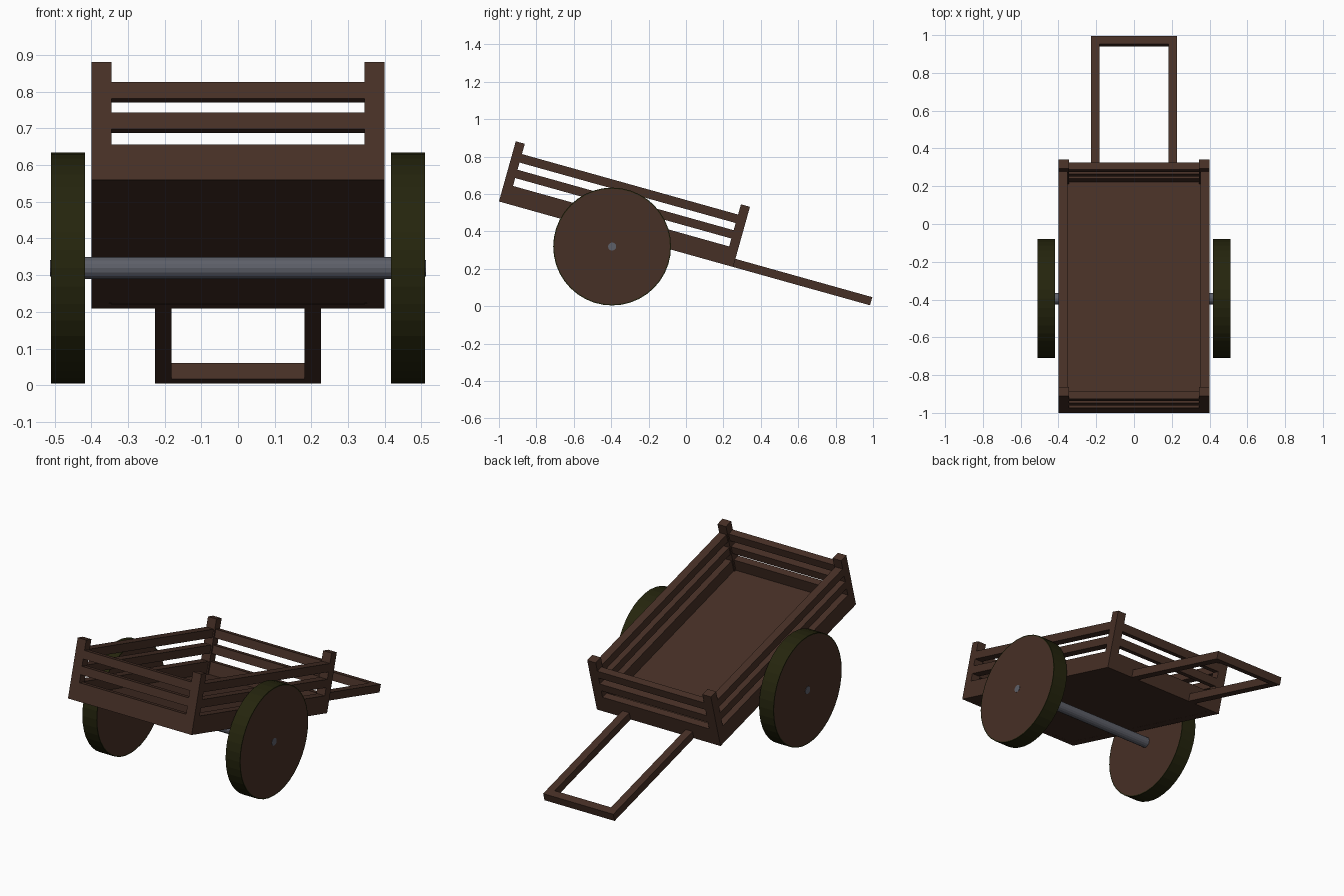
import bpy, bmesh, math
from mathutils import Matrix, Vector

if "Cube" in bpy.data.objects:
    bpy.data.objects.remove(bpy.data.objects["Cube"])


def material(name, rgb):
    m = bpy.data.materials.new(name)
    m.diffuse_color = (*rgb, 1)
    m.use_nodes = True
    m.node_tree.nodes["Principled BSDF"].inputs["Base Color"].default_value = m.diffuse_color
    return m


WOOD = material("dark wood", (0.062, 0.029, 0.019))
TREAD = material("olive tread", (0.018, 0.018, 0.004))
IRON = material("grey iron", (0.11, 0.115, 0.14))

# Tilted cart frame: origin at the lower back edge, y runs toward the handle
TILT = Matrix.Translation((0, -1, 0.56)) @ Matrix.Rotation(-math.radians(15.63), 4, 'X')


def finish(name, bm, mats):
    me = bpy.data.meshes.new(name)
    bm.to_mesh(me)
    bm.free()
    for m in mats:
        me.materials.append(m)
    ob = bpy.data.objects.new(name, me)
    bpy.context.collection.objects.link(ob)
    return ob


def box(name, x, y, z):
    """Box in the tilted frame from (min, max) ranges."""
    lo, hi = Vector((x[0], y[0], z[0])), Vector((x[1], y[1], z[1]))
    bm = bmesh.new()
    bmesh.ops.create_cube(bm, size=1, matrix=Matrix.Translation((lo + hi) / 2)
                          @ Matrix.Diagonal((*(hi - lo), 1)))
    ob = finish(name, bm, [WOOD])
    ob.matrix_world = TILT
    return ob


def cylinder(name, radius, sides, x, mats, centre=(-0.395, 0.319)):
    """Cylinder along x."""
    bm = bmesh.new()
    bmesh.ops.create_cone(bm, cap_ends=True, segments=sides, radius1=radius, radius2=radius,
                          depth=x[1] - x[0],
                          matrix=Matrix.Translation(((x[0] + x[1]) / 2, *centre))
                          @ Matrix.Rotation(math.pi / 2, 4, 'Y'))
    if len(mats) > 1:  # inset caps take the second colour
        caps = [f for f in bm.faces if abs(f.normal.x) > 0.9]
        bmesh.ops.inset_individual(bm, faces=caps, thickness=0.006)
        for f in caps:
            f.material_index = 1
    return finish(name, bm, mats)


L, W, T, P = 1.30, 0.40, 0.04, 0.055   # bed length, half width, board and post size
LEVELS = {"lower_plank": (0, 0.10), "middle_rail": (0.144, 0.19), "top_rail": (0.23, 0.277)}

# Bed floor
box("bed_floor", (-W + 0.01, W - 0.01), (0.01, L - 0.01), (0.0005, 0.03))

# End boards and rails
for part, z in LEVELS.items():
    box("back_" + part, (-W + P, W - P), (0, T), z)
    box("front_" + part, (-W + P, W - P), (L - T, L), z)

for side, s in (("left", -1), ("right", 1)):
    def span(a, b):
        return tuple(sorted((s * a, s * b)))
    # Side boards and rails
    for part, z in LEVELS.items():
        box(f"{side}_{part}", span(W - 0.048, W), (0.05, L - 0.05), z)
    # Corner posts
    box(f"{side}_back_post", span(W - P, W), (0, 0.05), (0, 0.334))
    box(f"{side}_front_post", span(W - P, W), (L - 0.05, L), (0, 0.334))
    # Handle shaft
    box(f"{side}_handle_shaft", span(0.182, 0.227), (L, 2.06), (0, 0.045))
    # Wheel and hub pin
    cylinder(f"{side}_wheel", 0.315, 40, span(0.417, 0.51), [TREAD, WOOD])
    cylinder(f"{side}_hub_pin", 0.022, 12, span(0.50, 0.512), [IRON])

# Handle crossbar and axle
box("handle_crossbar", (-0.182, 0.182), (2.015, 2.06), (0, 0.045))
cylinder("axle", 0.03, 16, (-0.42, 0.42), [IRON])
